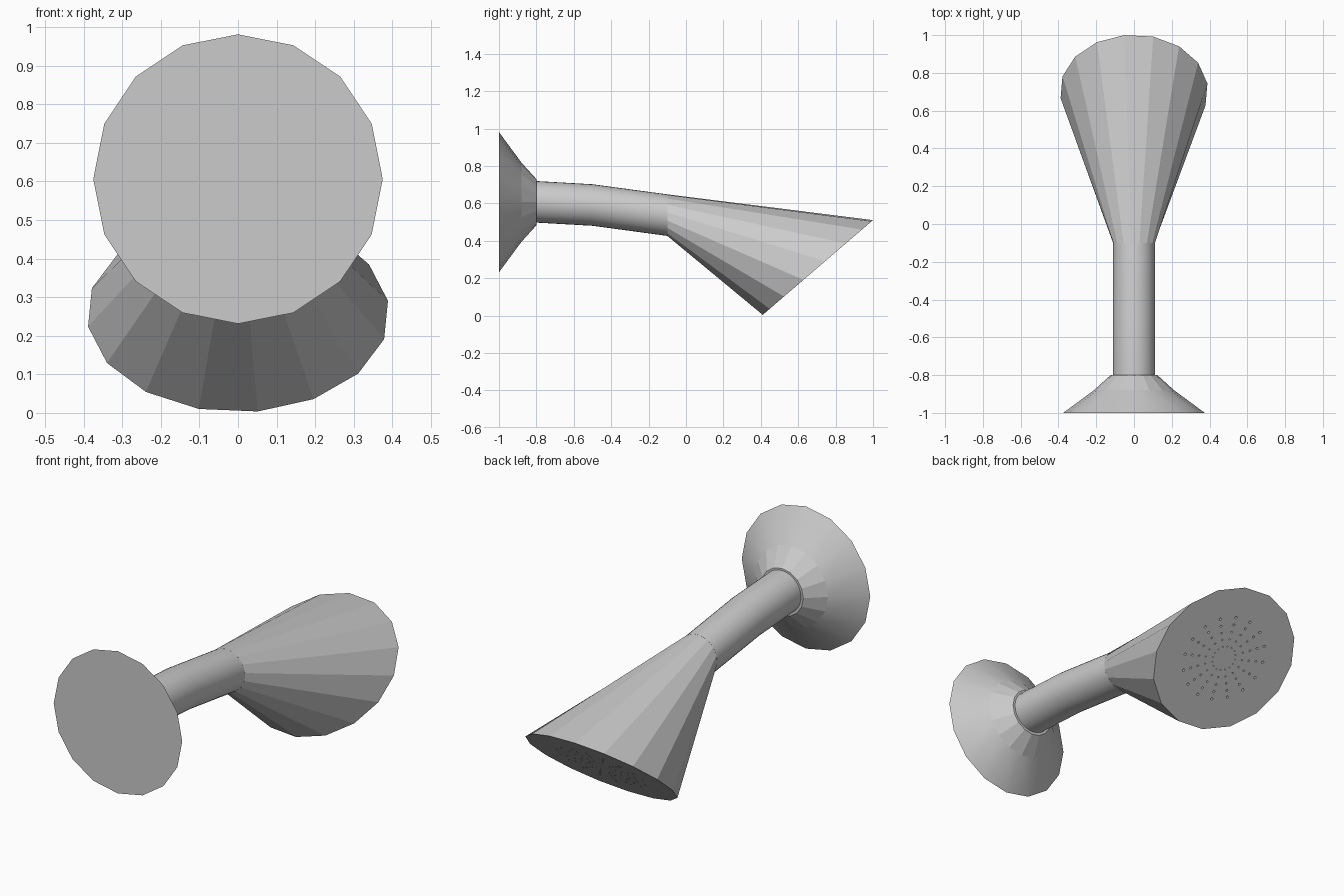
import bpy, bmesh, math
from mathutils import Vector

if "Cube" in bpy.data.objects:
    bpy.data.objects.remove(bpy.data.objects["Cube"])

X = Vector((1, 0, 0))
DOWN = Vector((0, 0, -1))


def loft(name, rings, sides, offset=0.0, smooth=()):
    """Skin rings (centre, radius, in-plane direction); smooth = indices of smooth bands."""
    bm = bmesh.new()
    loops = []
    for c, r, v in rings:
        loop = []
        for i in range(sides):
            a = offset + 2 * math.pi * i / sides
            loop.append(bm.verts.new(Vector(c) + r * (X * math.sin(a) + v * math.cos(a))))
        loops.append(loop)
    for k, (a, b) in enumerate(zip(loops, loops[1:])):
        for i in range(sides):
            j = (i + 1) % sides
            f = bm.faces.new((a[i], a[j], b[j], b[i]))
            f.smooth = k in smooth
    bm.faces.new(loops[0])
    bm.faces.new(loops[-1])
    bmesh.ops.recalc_face_normals(bm, faces=bm.faces)
    return finish(name, bm)


def finish(name, bm):
    me = bpy.data.meshes.new(name)
    bm.to_mesh(me)
    bm.free()
    ob = bpy.data.objects.new(name, me)
    bpy.context.collection.objects.link(ob)
    return ob


# Wall flange
loft("wall_flange", [((0, y, 0.606), r, DOWN) for y, r in
                     ((-1, 0.375), (-0.88, 0.212), (-0.8, 0.124))], 16, smooth=(0,))

# Bent pipe
loft("pipe", [((0, y, z), 0.111, DOWN) for y, z in
              ((-0.9, 0.609), (-0.8, 0.608), (-0.5, 0.591), (-0.1, 0.537))],
     32, smooth=(0, 1, 2))

# Flared shower head with a slanted face
face_c = Vector((0, 0.705, 0.257))
face_v = Vector((0, -0.295, -0.2535)).normalized()
normal = face_v.cross(X)
if normal.z > 0:
    normal = -normal
head = loft("shower_head", [((0, -0.1, 0.537), 0.112, DOWN), (face_c, 0.392, face_v)],
            16, offset=math.radians(7.5))

# Spray holes in rings on the face
bm = bmesh.new()
rot = normal.to_track_quat('Z', 'Y').to_matrix().to_4x4()
for ring in range(5):
    rad = 0.065 + 0.04 * ring
    for i in range(16):
        a = math.radians(7.5) + 2 * math.pi * i / 16
        p = face_c + rad * (X * math.sin(a) + face_v * math.cos(a))
        size = 0.003 + 0.001 * ring
        m = rot.copy()
        m.translation = p
        bmesh.ops.create_cone(bm, cap_ends=True, segments=8, radius1=size,
                              radius2=size, depth=0.04, matrix=m)
cutter = finish("spray_hole_cutter", bm)
cutter.hide_render = True
cutter.hide_set(True)
mod = head.modifiers.new("spray_holes", 'BOOLEAN')
mod.operation = 'DIFFERENCE'
mod.solver = 'EXACT'
mod.object = cutter
